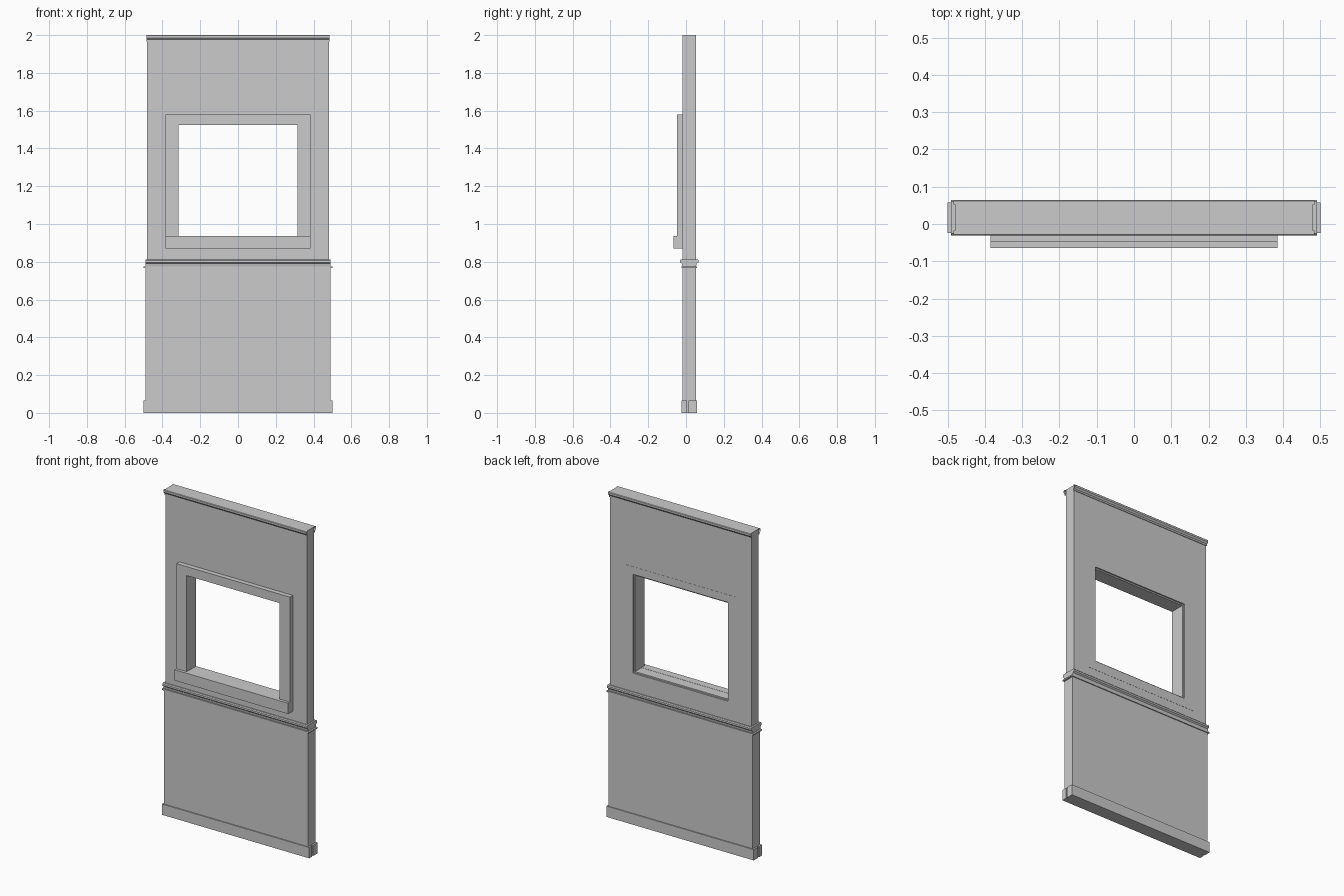
import bpy, bmesh

if "Cube" in bpy.data.objects:
    bpy.data.objects.remove(bpy.data.objects["Cube"])

YC = 0.017          # centre plane of the wall thickness
HALF = 0.035        # half wall thickness


def finish(name, bm, closed=True):
    if closed:
        bmesh.ops.recalc_face_normals(bm, faces=bm.faces)
    me = bpy.data.meshes.new(name)
    bm.to_mesh(me)
    bm.free()
    ob = bpy.data.objects.new(name, me)
    bpy.context.collection.objects.link(ob)
    return ob


def box(name, hx, y0, y1, z0, z1):
    return extrude(name, [(y0, z0), (y1, z0), (y1, z1), (y0, z1)], hx)


def extrude(name, profile, hx, capped=True):
    """Extrude a (y, z) profile along x; uncapped profiles stay open strips."""
    bm = bmesh.new()
    a = [bm.verts.new((-hx, y, z)) for y, z in profile]
    b = [bm.verts.new((hx, y, z)) for y, z in profile]
    n = len(profile)
    for i in range(n if capped else n - 1):
        j = (i + 1) % n
        bm.faces.new((a[i], b[i], b[j], a[j]))
    if capped:
        bm.faces.new(a)
        bm.faces.new(b)
    return finish(name, bm, capped)


def ring(name, loops):
    """Join rectangular loops (half width, z0, z1, y) into a closed frame."""
    bm = bmesh.new()
    rows = [[bm.verts.new((sx * hx, y, z)) for sx, z in
             ((-1, z0), (1, z0), (1, z1), (-1, z1))] for hx, z0, z1, y in loops]
    for r, row in enumerate(rows):
        nxt = rows[(r + 1) % len(rows)]
        for i in range(4):
            j = (i + 1) % 4
            bm.faces.new((row[i], row[j], nxt[j], nxt[i]))
    return finish(name, bm)


front, back = YC - HALF, YC + HALF

# Upper wall with window hole, and slightly wider lower wall
outer, hole = (0.481, 0.80, 2.0), (0.385, 0.87, 1.58)
ring("upper_wall", [(*outer, front), (*hole, front), (*hole, back), (*outer, back)])
box("lower_wall", 0.489, front, back, 0.0, 0.80)

# Window frame with a small rebate at the back, and front sill
opening, rebate = (0.315, 0.935, 1.525), (0.323, 0.927, 1.533)
ring("window_frame", [(*hole, -0.047), (*opening, -0.047), (*opening, back - 0.008),
                      (*rebate, back - 0.008), (*rebate, back + 0.001), (*hole, back + 0.001)])
box("window_sill", 0.385, -0.065, front, 0.87, 0.936)

# Chair rail: lip with tapered underside, and thin bead below
half_rail = [(0.036, 0.775), (0.039, 0.79), (0.048, 0.797), (0.048, 0.808), (0.043, 0.813)]
rail = [(YC + d, z) for d, z in half_rail] + [(YC - d, z) for d, z in reversed(half_rail)]
extrude("chair_rail", rail, 0.491)
box("rail_bead", 0.5, YC - 0.041, YC + 0.041, 0.766, 0.774)

# Cornice strips on both faces, open at the ends
cornice = [(0.035, 1.966), (0.039, 1.966), (0.039, 1.976), (0.043, 1.980),
           (0.048, 1.986), (0.048, 1.997), (0.045, 2.0), (0.035, 2.0)]
for side, s in (("front", -1), ("back", 1)):
    pts = [(YC + s * d, z) for d, z in cornice]
    extrude(side + "_cornice", pts if s > 0 else pts[::-1], 0.485, capped=False)

# Baseboards wrapping the ends, split by a narrow gap
box("front_baseboard", 0.5, YC - 0.041, 0.005, 0.0, 0.066)
box("back_baseboard", 0.5, 0.014, YC + 0.041, 0.0, 0.066)
